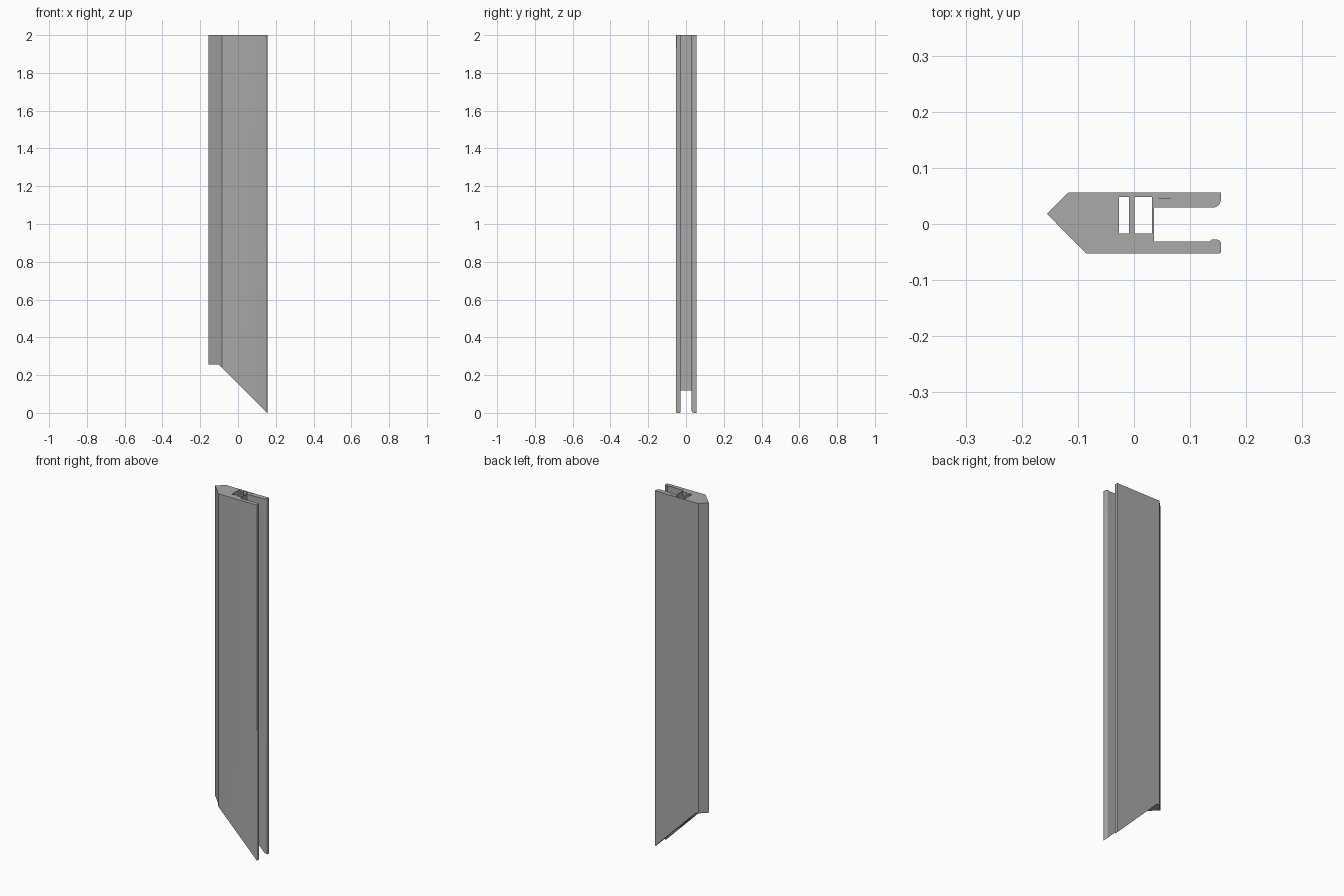
import bpy, bmesh, math
from mathutils import Vector

cube = bpy.data.objects.get("Cube")
if cube:
    bpy.data.objects.remove(cube)

HEIGHT = 2.0
STEP_Z = 0.257                 # flat underside below the pointed edge
HALF = 0.155


def arc(cx, cy, r, start, steps=6):
    """Quarter circle, counter-clockwise from the start angle in degrees."""
    angles = [math.radians(start + 90 * i / steps) for i in range(steps + 1)]
    return [(cx + r * math.cos(a), cy + r * math.sin(a)) for a in angles]


def rect(x0, x1, y0, y1):
    return [(x0, y0), (x1, y0), (x1, y1), (x0, y1)]


# Cross-section: pointed edge, front jaw with a small lip, slot, back jaw
outline = [(-HALF, 0.018), (-0.085, -0.053)]
outline += arc(HALF - 0.004, -0.049, 0.004, -90, 3)
outline += arc(HALF - 0.007, -0.035, 0.007, 0)
outline += [(0.138, -0.028), (0.136, -0.031), (0.036, -0.031), (0.036, 0.029)]
outline += arc(HALF - 0.015, 0.044, 0.015, -90)
outline += [(HALF, 0.056), (-0.117, 0.056)]

# Two hollow channels and a thin slit in the back jaw
holes = [rect(-0.027, -0.009, -0.017, 0.048),
         rect(0.001, 0.032, -0.017, 0.048),
         rect(0.044, 0.065, 0.0462, 0.0474)]

bm = bmesh.new()
for loop in [outline] + holes:
    verts = [bm.verts.new((x, y, 0)) for x, y in loop]
    for a, b in zip(verts, verts[1:] + verts[:1]):
        bm.edges.new((a, b))
bmesh.ops.triangle_fill(bm, edges=bm.edges[:], use_beauty=True, normal=Vector((0, 0, 1)))

# Split where the flat underside meets the mitre
bmesh.ops.bisect_plane(bm, geom=bm.verts[:] + bm.edges[:] + bm.faces[:],
                       plane_co=(HALF - STEP_Z, 0, 0), plane_no=(1, 0, 0))

# Extrude upward and mitre the lower end
bottom = bm.verts[:]
result = bmesh.ops.extrude_face_region(bm, geom=bm.faces[:], use_keep_orig=True)
top = [v for v in result["geom"] if isinstance(v, bmesh.types.BMVert)]
for v in top:
    v.co.z = HEIGHT
for v in bottom:
    v.co.z = min(STEP_Z, HALF - v.co.x)
bmesh.ops.recalc_face_normals(bm, faces=bm.faces[:])

mesh = bpy.data.meshes.new("edge_trim")
bm.to_mesh(mesh)
bm.free()
trim = bpy.data.objects.new("edge_trim", mesh)
bpy.context.collection.objects.link(trim)

# Plain grey
grey = bpy.data.materials.new("grey")
grey.use_nodes = True
colour = (0.4, 0.4, 0.4, 1)
grey.diffuse_color = colour
grey.node_tree.nodes["Principled BSDF"].inputs["Base Color"].default_value = colour
mesh.materials.append(grey)

# Smooth the rounded lips, keep the corners sharp
bpy.ops.object.select_all(action="DESELECT")
trim.select_set(True)
bpy.context.view_layer.objects.active = trim
bpy.ops.object.shade_smooth_by_angle(angle=math.radians(32))
